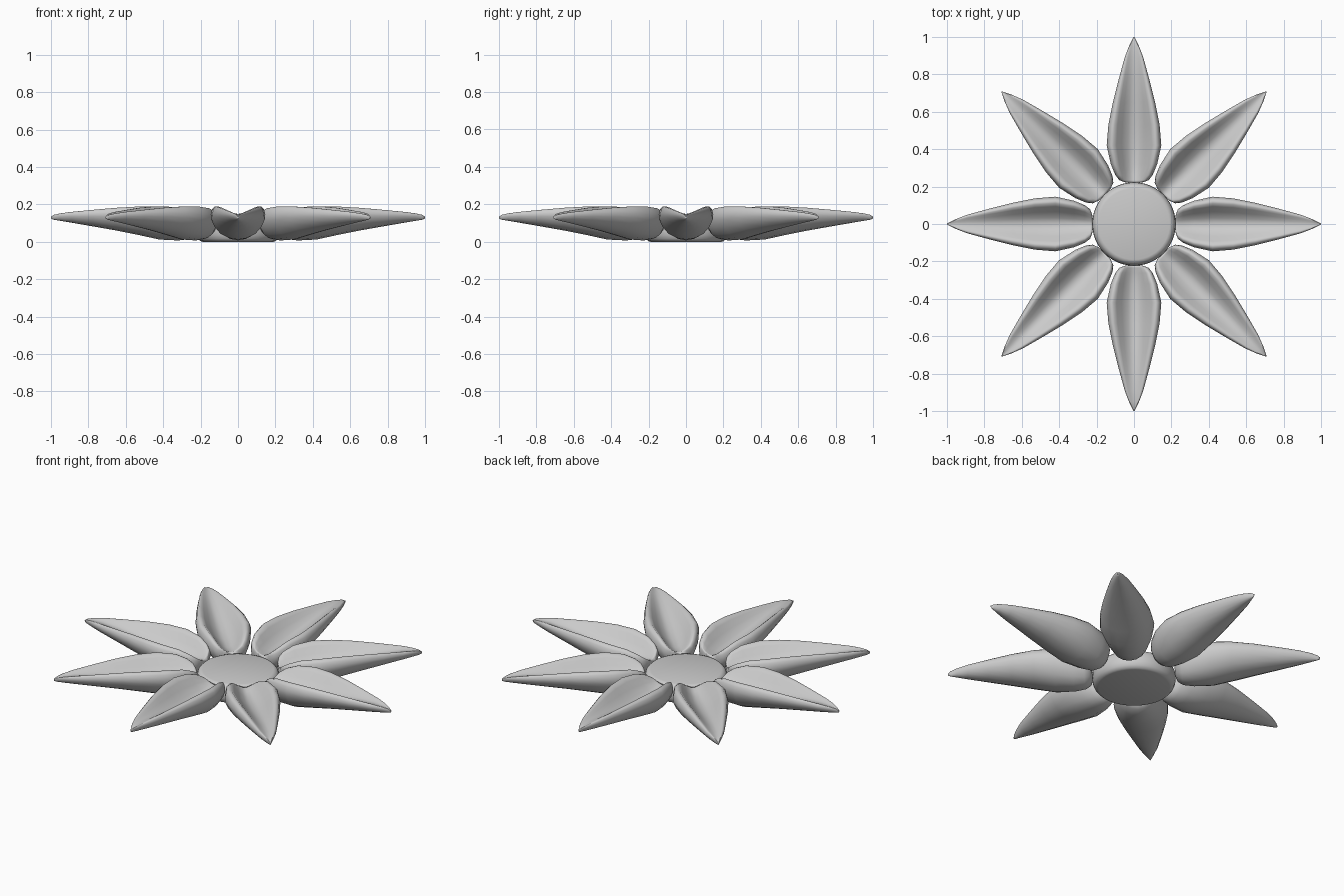
import bpy, bmesh, math

if "Cube" in bpy.data.objects:
    bpy.data.objects.remove(bpy.data.objects["Cube"])

# Petal stations: radius, half width, underside z, rim z, valley z
STATIONS = [
    (0.222, 0.045, 0.060, 0.118, 0.108),
    (0.234, 0.078, 0.032, 0.138, 0.106),
    (0.262, 0.100, 0.014, 0.158, 0.098),
    (0.320, 0.124, 0.007, 0.180, 0.092),
    (0.420, 0.146, 0.012, 0.190, 0.094),
    (0.530, 0.137, 0.036, 0.190, 0.104),
    (0.650, 0.113, 0.060, 0.183, 0.121),
    (0.780, 0.080, 0.083, 0.171, 0.140),
    (0.890, 0.050, 0.102, 0.160, 0.149),
    (0.950, 0.027, 0.112, 0.152, 0.147),
    (0.985, 0.010, 0.118, 0.144, 0.142),
    (1.000, 0.002, 0.124, 0.134, 0.133),
]
# Half cross-section: outer skin (width, height above underside), inner cup (width, height above valley)
OUTER = [(0, 0), (0.35, 0.05), (0.65, 0.18), (0.87, 0.40), (0.98, 0.60), (1, 0.75), (0.95, 0.91), (0.86, 0.99)]
INNER = [(0.76, 0.98), (0.64, 0.80), (0.45, 0.45), (0.22, 0.12), (0, 0)]


def section(r, w, low, rim, valley):
    half = [(u * w, low + v * (rim - low)) for u, v in OUTER]
    half += [(u * w, valley + v * (rim - valley)) for u, v in INNER]
    ring = half + [(-y, z) for y, z in reversed(half[1:-1])]
    return [(r, y, z) for y, z in ring]


def finish(bm, name):
    bmesh.ops.recalc_face_normals(bm, faces=bm.faces)
    for f in bm.faces:
        f.smooth = True
    mesh = bpy.data.meshes.new(name)
    bm.to_mesh(mesh)
    bm.free()
    return mesh


def add(name, mesh, angle=0.0):
    ob = bpy.data.objects.new(name, mesh)
    ob.rotation_euler.z = angle
    bpy.context.collection.objects.link(ob)
    return ob


def loft(rings, name):
    bm = bmesh.new()
    loops = [[bm.verts.new(p) for p in ring] for ring in rings]
    n = len(loops[0])
    for a, b in zip(loops, loops[1:]):
        for i in range(n):
            j = (i + 1) % n
            bm.faces.new((a[i], a[j], b[j], b[i]))
    bm.faces.new(loops[0])
    bm.faces.new(loops[-1])
    return finish(bm, name)


# Eight cupped petals sharing one mesh
petal = loft([section(*s) for s in STATIONS], "petal")
for k in range(8):
    add(f"petal_{k + 1}", petal, k * math.tau / 8)

# Flat centre disc with a rounded rim
PROFILE = [(0.190, 0), (0.203, 0.004), (0.214, 0.016), (0.221, 0.035), (0.223, 0.056),
           (0.221, 0.078), (0.214, 0.097), (0.203, 0.109), (0.190, 0.113)]
SIDES = 48
rings = [[(r * math.cos(i * math.tau / SIDES), r * math.sin(i * math.tau / SIDES), z)
          for i in range(SIDES)] for r, z in PROFILE]
add("centre_disc", loft(rings, "centre_disc"))
